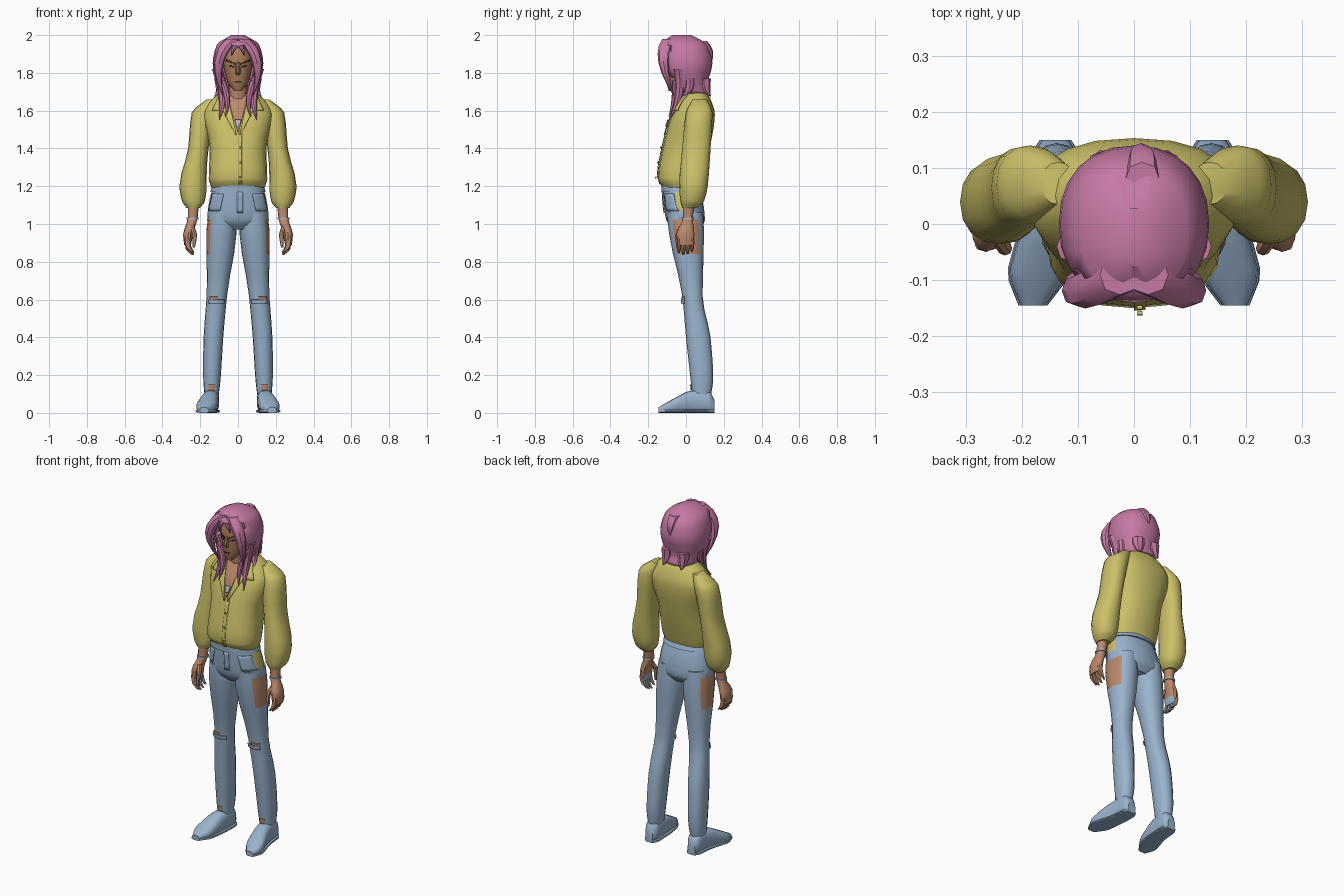
import bpy, bmesh, math
from mathutils import Vector
from mathutils.bvhtree import BVHTree

if "Cube" in bpy.data.objects:
    bpy.data.objects.remove(bpy.data.objects["Cube"])


def material(name, *rgb):
    m = bpy.data.materials.new(name)
    m.use_nodes = True
    m.diffuse_color = (*rgb, 1)
    m.node_tree.nodes["Principled BSDF"].inputs["Base Color"].default_value = (*rgb, 1)
    return m


PINK = material("pink hair", .56, .19, .37)
YELLOW = material("yellow cloth", .6, .53, .14)
DENIM = material("blue denim", .32, .45, .61)
SKIN = material("tan skin", .5, .25, .15)
FACE = material("shaded skin", .4, .2, .1)
DARK = material("dark brown", .06, .03, .02)
SILVER = material("silver", .45, .48, .55)
SIDES = {"left": 1, "right": -1}
parts = []


def finish(name, bm, mats):
    mesh = bpy.data.meshes.new(name)
    bm.to_mesh(mesh)
    bm.free()
    for m in mats:
        mesh.materials.append(m)
    ob = bpy.data.objects.new(name, mesh)
    bpy.context.collection.objects.link(ob)
    parts.append(ob)
    return ob


def thicken(ob, amount, offset):
    mod = ob.modifiers.new("thickness", "SOLIDIFY")
    mod.thickness, mod.offset = amount, offset


def ring(at, half, lo, hi, mid=0):
    """Cross-section: position, half width, depth range and sideways centre."""
    return Vector((at, half, lo, hi, mid))


def refine(keys, steps):
    """Add rings between the keys on a smooth curve that never overshoots."""
    slopes = [[d / (b[0] - a[0]) for d in b - a] for a, b in zip(keys, keys[1:])]
    ends = [slopes[0]] + [[2 * p * q / (p + q) if p * q > 0 else 0 for p, q in zip(u, v)]
                          for u, v in zip(slopes, slopes[1:])] + [slopes[-1]]
    out = []
    for a, b, u, v in zip(keys, keys[1:], ends, ends[1:]):
        for i in range(steps):
            t = i / steps
            ease = t * t * (3 - 2 * t)
            bend = (b[0] - a[0]) * t * (1 - t)
            out.append(a.lerp(b, ease) + bend * ((1 - t) * Vector(u) - t * Vector(v)))
    return out + [keys[-1]]


def loft(name, keys, *mats, s=1, sides=16, power=.9, steps=3, along_y=False, edit=None):
    """Skin a row of rounded rings and close both ends."""
    bm = bmesh.new()
    loops = []
    for at, half, lo, hi, mid in refine(keys, steps):
        loop = []
        for i in range(sides):
            a = math.tau * i / sides
            c, n = (math.copysign(abs(v) ** power, v) for v in (math.cos(a), math.sin(a)))
            x, v = s * (mid + half * c), (lo + hi + (hi - lo) * n) / 2
            loop.append(bm.verts.new((x, at, v) if along_y else (x, v, at)))
        loops.append(loop)
    for a, b in zip(loops, loops[1:]):
        for i in range(sides):
            j = (i + 1) % sides
            bm.faces.new((a[i], a[j], b[j], b[i]))
    bm.faces.new(loops[0])
    bm.faces.new(loops[-1])
    bmesh.ops.recalc_face_normals(bm, faces=bm.faces)
    if edit:
        edit(bm)
    return finish(name, bm, mats)


def patch(name, target, mat, x, z, width, height, taper=1, slant=0, tilt=0, lift=.003, s=1):
    """Lay a thin plate on the front of a part; x and z mark its top middle."""
    src = bmesh.new()
    src.from_mesh(target.data)
    tree = BVHTree.FromBMesh(src)
    src.free()
    bm = bmesh.new()
    n = 6
    grid = []
    for i in range(n + 1):
        down = i / n
        row = []
        for j in range(n + 1):
            across = j / n - .5
            px = s * (x + slant * down + width * across * (1 + (taper - 1) * down))
            pz = z - height * down + tilt * across
            hit = tree.ray_cast(Vector((px, -1, pz)), Vector((0, 1, 0)))[0]
            if hit is None:
                hit = tree.find_nearest(Vector((px, -.1, pz)))[0]
            row.append(bm.verts.new((px, hit.y - lift, pz)))
        grid.append(row)
    for r, q in zip(grid, grid[1:]):
        for j in range(n):
            bm.faces.new((r[j], r[j + 1], q[j + 1], q[j]))
    bm.normal_update()
    bmesh.ops.reverse_faces(bm, faces=[f for f in bm.faces if f.normal.y > 0])
    thicken(finish(name, bm, [mat]), lift, 1)


def lock(name, top, bend, tip, width, s=1):
    """Lock of hair along a bent path, tapering to a point."""
    top, bend, tip = Vector(top), Vector(bend), Vector(tip)
    rings = []
    for i in range(7):
        t = i / 6
        p = top.lerp(bend, t).lerp(bend.lerp(tip, t), t)
        half = width * (1 - t * t) + .002
        rings.append(ring(at=p.z, half=half, lo=p.y - half, hi=p.y + half, mid=p.x))
    loft(name, rings, PINK, s=s, sides=8, steps=1)


def tint(test):
    """Give the second material to the faces that pass a test."""
    def edit(bm):
        for f in bm.faces:
            c = f.calc_center_median()
            outward = f.normal.x * math.copysign(1, c.x)
            f.material_index = int(test(c, outward))
    return edit


# Shirt with open neckline, collar and buttoned front
shirt = loft("shirt", [
    ring(at=1.19, half=.14, lo=-.12, hi=.07),
    ring(at=1.24, half=.155, lo=-.15, hi=.085),
    ring(at=1.4, half=.15, lo=-.125, hi=.125),
    ring(at=1.58, half=.185, lo=-.075, hi=.153),
    ring(at=1.66, half=.14, lo=-.03, hi=.13),
    ring(at=1.71, half=.06, lo=0, hi=.1)], YELLOW, sides=20, power=.85)
patch("open_neckline", shirt, SKIN, x=0, z=1.69, width=.12, height=.2, taper=.05)
patch("pendant", shirt, SILVER, x=0, z=1.55, width=.03, height=.035, taper=.6, lift=.007)
patch("front_edge", shirt, YELLOW, x=.01, z=1.49, width=.02, height=.28)
for i in range(3):
    patch("button", shirt, YELLOW, x=.01, z=1.25 + i * .08, width=.01, height=.01, lift=.007)

# Jeans top
hips = loft("jeans_hips", [
    ring(at=1.21, half=.13, lo=-.125, hi=.06),
    ring(at=1.1, half=.156, lo=-.118, hi=.093),
    ring(at=1.02, half=.163, lo=-.104, hi=.1),
    ring(at=.97, half=.1, lo=-.06, hi=.07)], DENIM, YELLOW, sides=20,
    edit=tint(lambda c, out: out > .85 and c.x > 0 and 1.06 < c.z < 1.16))
loft("waistband", [
    ring(at=1.21, half=.136, lo=-.131, hi=.066),
    ring(at=1.17, half=.146, lo=-.129, hi=.083)], DENIM, sides=20)
patch("fly", hips, DENIM, x=.01, z=1.17, width=.03, height=.11)

leg_rings = [
    ring(at=1.06, mid=.085, half=.07, lo=-.1, hi=.09),
    ring(at=.95, mid=.088, half=.08, lo=-.09, hi=.095),
    ring(at=.62, mid=.112, half=.054, lo=-.02, hi=.088),
    ring(at=.4, mid=.13, half=.052, lo=0, hi=.13),
    ring(at=.18, mid=.138, half=.046, lo=.024, hi=.144),
    ring(at=.08, mid=.14, half=.036, lo=.035, hi=.13)]
foot_rings = [
    ring(at=.15, mid=.14, half=.024, lo=0, hi=.07),
    ring(at=.12, mid=.14, half=.04, lo=0, hi=.12),
    ring(at=.04, mid=.145, half=.043, lo=0, hi=.12),
    ring(at=-.08, mid=.168, half=.053, lo=0, hi=.067),
    ring(at=-.145, mid=.18, half=.022, lo=0, hi=.03)]
sole_rings = [ring(at=r[0], mid=r[4], half=r[1] + .004, lo=0, hi=.018) for r in foot_rings]
sleeve_rings = [
    ring(at=1.66, mid=.135, half=.03, lo=.035, hi=.11),
    ring(at=1.59, mid=.185, half=.06, lo=0, hi=.14),
    ring(at=1.4, mid=.21, half=.054, lo=-.02, hi=.13),
    ring(at=1.2, mid=.238, half=.072, lo=-.036, hi=.115),
    ring(at=1.12, mid=.236, half=.06, lo=-.03, hi=.095),
    ring(at=1.085, mid=.236, half=.035, lo=-.02, hi=.06)]
hand_rings = [
    ring(at=1.11, mid=.236, half=.03, lo=-.015, hi=.05),
    ring(at=1.03, mid=.24, half=.026, lo=-.015, hi=.036),
    ring(at=.95, mid=.264, half=.026, lo=-.05, hi=.044),
    ring(at=.89, mid=.267, half=.018, lo=-.047, hi=.042)]
bracelet_rings = [ring(at=z, mid=.24, half=.032, lo=-.022, hi=.042) for z in (1.035, 1.025)]
thumb_rings = [
    ring(at=.99, mid=.245, half=.014, lo=-.035, hi=0),
    ring(at=.94, mid=.23, half=.013, lo=-.056, hi=-.03),
    ring(at=.875, mid=.234, half=.006, lo=-.052, hi=-.04)]
worn_side = tint(lambda c, out: out > .85 and abs(c.x) > .14 and .87 < c.z < 1.04)
palm = tint(lambda c, out: out < -.5 and c.z < .93)

for side, s in SIDES.items():
    # Legs and shoes
    leg = loft(side + "_jeans_leg", leg_rings, DENIM, SKIN, s=s, edit=worn_side)
    patch(side + "_pocket", hips, DENIM, x=.105, z=1.16, width=.06, height=.09, slant=.02, s=s)
    patch(side + "_knee_tear", leg, SKIN, x=.13, z=.615, width=.045, height=.02, s=s)
    patch(side + "_knee_fold", leg, DENIM, x=.113, z=.6, width=.08, height=.02, lift=.005, s=s)
    patch(side + "_bare_instep", leg, SKIN, x=.14, z=.15, width=.03, height=.03, s=s)
    loft(side + "_shoe", foot_rings, DENIM, s=s, along_y=True, power=.75)
    loft(side + "_sole", sole_rings, DENIM, s=s, along_y=True, power=.6)
    # Collar, sleeves and hands
    patch(side + "_collar", shirt, YELLOW, x=.065, z=1.7, width=.05, height=.1, slant=.045, lift=.006, s=s)
    patch(side + "_lapel", shirt, YELLOW, x=.08, z=1.66, width=.06, height=.19, slant=-.07, taper=.1,
          lift=.005, s=s)
    loft(side + "_sleeve", sleeve_rings, YELLOW, s=s)
    loft(side + "_hand", hand_rings, SKIN, DENIM, s=s, sides=12, edit=palm)
    loft(side + "_bracelet", bracelet_rings, SILVER, s=s)
    loft(side + "_thumb", thumb_rings, SKIN, s=s, sides=8)
    for i in range(4):
        y = -.036 + .023 * i
        tip = .832 + .012 * abs(i - 1.3)
        loft(side + "_finger", [
            ring(at=.92, mid=.27, half=.014, lo=y - .012, hi=y + .012),
            ring(at=tip + .03, mid=.262, half=.014, lo=y - .012, hi=y + .01),
            ring(at=tip, mid=.238, half=.006, lo=y - .006, hi=y + .004)],
            SKIN, DENIM, s=s, sides=8, edit=palm)

# Neck, head and face
loft("neck", [ring(at=1.6, half=.05, lo=-.03, hi=.08), ring(at=1.78, half=.05, lo=-.045, hi=.07)], SKIN)
head = loft("head", [
    ring(at=1.705, half=.018, lo=-.092, hi=-.055),
    ring(at=1.75, half=.056, lo=-.102, hi=.04),
    ring(at=1.87, half=.08, lo=-.11, hi=.11),
    ring(at=1.965, half=.04, lo=-.07, hi=.06)], FACE, sides=20)
loft("nose", [
    ring(at=1.86, half=.008, lo=-.112, hi=-.09),
    ring(at=1.805, half=.013, lo=-.13, hi=-.09),
    ring(at=1.79, half=.01, lo=-.115, hi=-.09)], FACE, sides=8)
patch("mouth", head, DARK, x=0, z=1.757, width=.04, height=.007, taper=.7, lift=.002)
for side, s in SIDES.items():
    patch(side + "_eyebrow", head, DARK, x=.035, z=1.86, width=.05, height=.008, tilt=.02, s=s)
    patch(side + "_eye", head, DARK, x=.033, z=1.84, width=.028, height=.009, tilt=.006, lift=.002, s=s)


# Hair shell, grooved along the parting and open at the face
def open_face(bm):
    gone = []
    for v in bm.verts:
        if abs(v.co.x) < .002 and v.co.z > 1.93:
            v.co.z -= .008
    for f in bm.faces:
        c = f.calc_center_median()
        underside = c.z < 1.7 and f.normal.z < -.9
        if underside or (c.y < -.03 and abs(c.x) < .095 and c.z < 1.94):
            gone.append(f)
    bmesh.ops.delete(bm, geom=gone, context="FACES")


hair = loft("hair", [
    ring(at=2, half=.035, lo=-.075, hi=.03),
    ring(at=1.95, half=.112, lo=-.14, hi=.115),
    ring(at=1.85, half=.134, lo=-.14, hi=.14),
    ring(at=1.74, half=.11, lo=-.09, hi=.115),
    ring(at=1.69, half=.09, lo=-.06, hi=.13)], PINK, sides=24, edit=open_face)
thicken(hair, .012, -1)
for side, s in SIDES.items():
    lock(side + "_fringe", top=(.025, -.09, 1.98), bend=(.15, -.16, 1.88), tip=(.08, -.065, 1.68), width=.034, s=s)
    lock(side + "_side_lock", top=(.11, -.04, 1.82), bend=(.06, -.01, 1.68), tip=(.1, -.09, 1.55), width=.026, s=s)
    lock(side + "_inner_lock", top=(.085, -.055, 1.76), bend=(.04, -.05, 1.66), tip=(.066, -.09, 1.57), width=.018, s=s)
    lock(side + "_flick", top=(.1, .02, 1.77), bend=(.08, .03, 1.7), tip=(.125, -.02, 1.675), width=.025, s=s)
    lock(side + "_nape_lock", top=(.05, .095, 1.77), bend=(.05, .09, 1.71), tip=(.06, .13, 1.675), width=.035, s=s)
    lock(side + "_brow_lock", top=(.008, -.11, 1.96), bend=(.02, -.135, 1.93), tip=(.036, -.125, 1.89), width=.014, s=s)
lock("crown_tuft", top=(.015, .08, 1.97), bend=(.015, .13, 1.92), tip=(.01, .135, 1.86), width=.028)

# Smooth shading with crisp creases
bpy.ops.object.select_all(action="DESELECT")
for ob in parts:
    ob.select_set(True)
bpy.context.view_layer.objects.active = parts[0]
bpy.ops.object.shade_smooth_by_angle(angle=math.radians(38))
